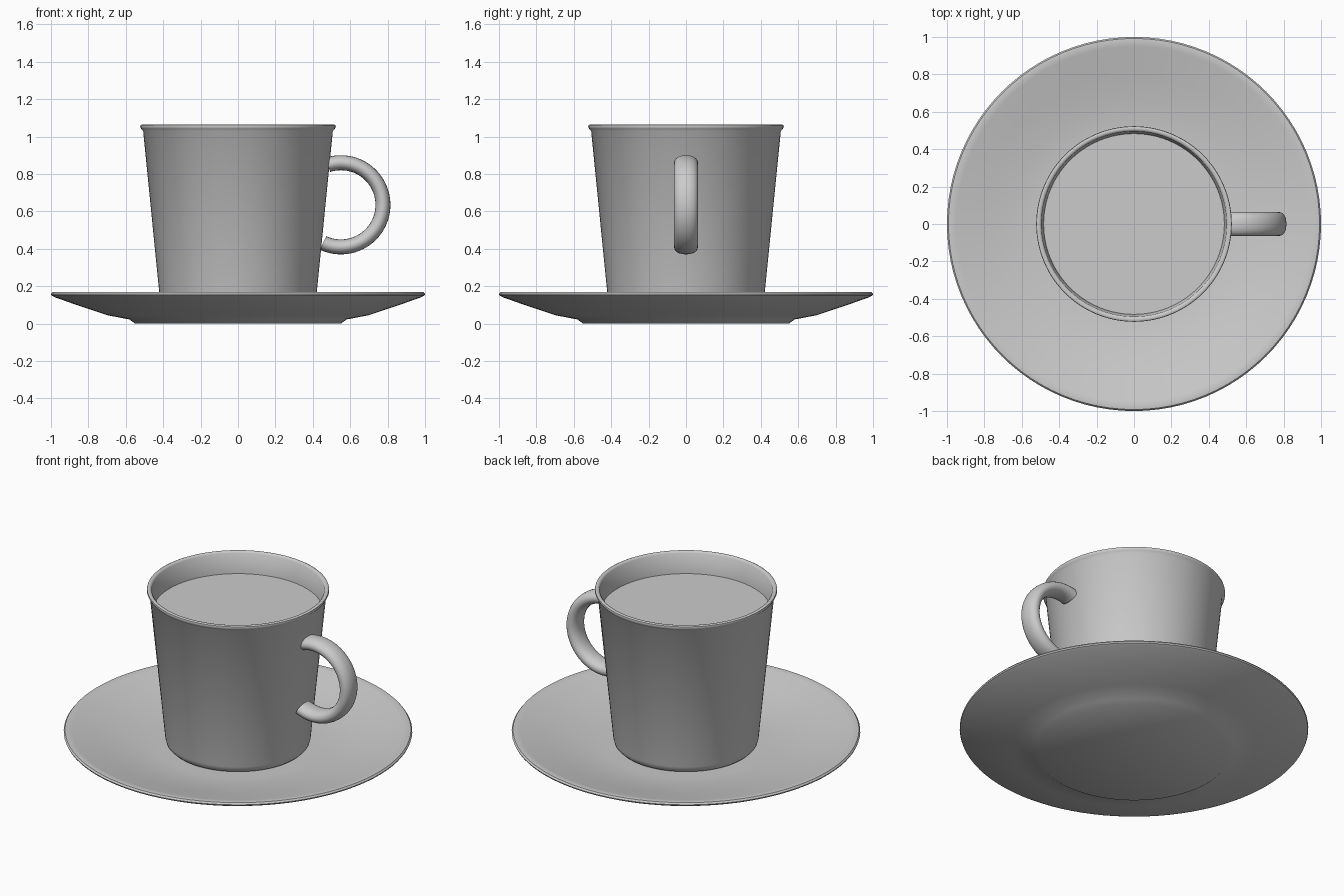
import bpy, bmesh, math
from mathutils import Matrix, Vector

cube = bpy.data.objects.get("Cube")
if cube:
    bpy.data.objects.remove(cube, do_unlink=True)

# One glazed grey for every part
grey = bpy.data.materials.new("light grey glaze")
grey.use_nodes = True
colour = (0.6, 0.6, 0.6, 1)
grey.diffuse_color = colour
grey.node_tree.nodes["Principled BSDF"].inputs["Base Color"].default_value = colour


def finish(name, bm, angle=40):
    bmesh.ops.remove_doubles(bm, verts=bm.verts, dist=0.0001)
    bmesh.ops.recalc_face_normals(bm, faces=bm.faces)
    mesh = bpy.data.meshes.new(name)
    bm.to_mesh(mesh)
    bm.free()
    mesh.materials.append(grey)
    obj = bpy.data.objects.new(name, mesh)
    bpy.context.collection.objects.link(obj)
    bpy.ops.object.select_all(action='DESELECT')
    obj.select_set(True)
    bpy.context.view_layer.objects.active = obj
    bpy.ops.object.shade_smooth_by_angle(angle=math.radians(angle))
    return obj


def lathe(name, profile, steps=96):
    """Spin a closed (radius, height) profile round the z axis."""
    bm = bmesh.new()
    verts = [bm.verts.new((r, 0, z)) for r, z in profile]
    edges = [bm.edges.new(pair) for pair in zip(verts, verts[1:])]
    bmesh.ops.spin(bm, geom=verts + edges, cent=(0, 0, 0), axis=(0, 0, 1),
                   angle=math.tau, steps=steps)
    return finish(name, bm)


# Saucer: flat foot, shallow flared underside, rounded rim, dished top
lathe("saucer", [
    (0, 0), (0.55, 0), (0.58, 0.022), (0.70, 0.045), (0.85, 0.095),
    (0.98, 0.141), (0.997, 0.15), (1.0, 0.158), (0.992, 0.168), (0.975, 0.17),
    (0.95, 0.165), (0.80, 0.127), (0.65, 0.097), (0.55, 0.083), (0.47, 0.078),
    (0, 0.078)])

# Cup: rounded base, tapered wall, small outward lip, open inside
lathe("cup", [
    (0, 0.08), (0.375, 0.08), (0.396, 0.086), (0.41, 0.1), (0.417, 0.125),
    (0.507, 1.03), (0.518, 1.042), (0.523, 1.052), (0.521, 1.061), (0.513, 1.065),
    (0.502, 1.063), (0.495, 1.055), (0.483, 0.93), (0.40, 0.14), (0.37, 0.12),
    (0, 0.12)])

# Drink: flat disc inside the cup
bm = bmesh.new()
bmesh.ops.create_circle(bm, cap_ends=True, segments=96, radius=0.484,
                        matrix=Matrix.Translation((0, 0, 0.93)))
finish("drink", bm)

# Handle: oval section swept along an open ring on the left side
bm = bmesh.new()
rings, sides = 48, 24
start, end = math.radians(-115), math.radians(108)
loops = []
for i in range(rings + 1):
    a = start + (end - start) * i / rings
    out = Vector((math.cos(a), 0, math.sin(a)))
    centre = Vector((0.55, 0, 0.635)) + out * 0.225
    loop = []
    for j in range(sides):
        t = math.tau * j / sides
        across = math.copysign(abs(math.sin(t)) ** 0.85, math.sin(t))
        loop.append(bm.verts.new(centre + out * 0.04 * math.cos(t)
                                 + Vector((0, 0.064 * across, 0))))
    loops.append(loop)
for a, b in zip(loops, loops[1:]):
    for j in range(sides):
        k = (j + 1) % sides
        bm.faces.new((a[j], a[k], b[k], b[j]))
for cap in (loops[0], loops[-1]):
    bm.faces.new(cap)
finish("handle", bm, 50)
